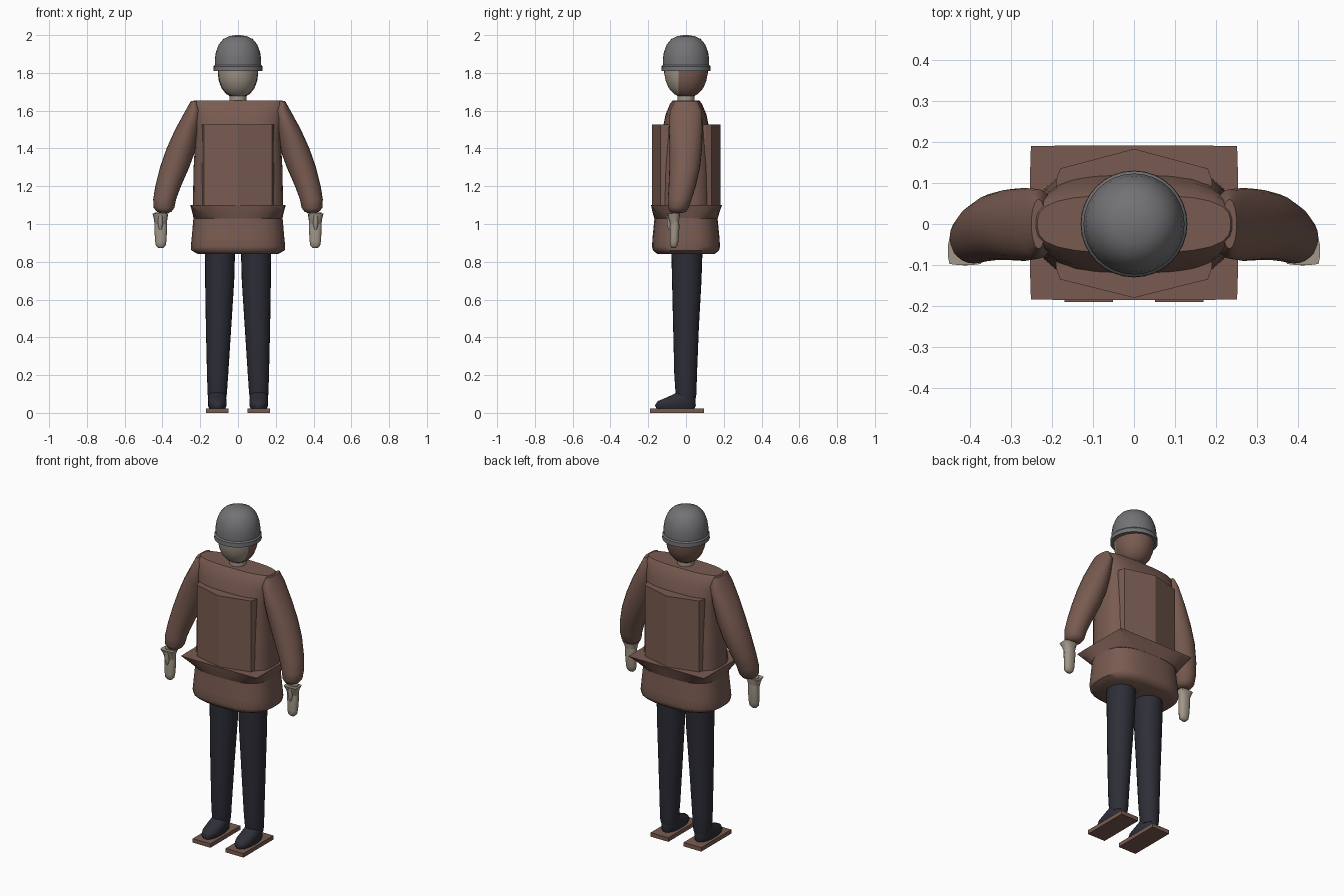
import bpy, bmesh, math

if "Cube" in bpy.data.objects:
    bpy.data.objects.remove(bpy.data.objects["Cube"], do_unlink=True)


def material(name, rgb):
    m = bpy.data.materials.new(name)
    m.use_nodes = True
    m.diffuse_color = (*rgb, 1)
    m.node_tree.nodes["Principled BSDF"].inputs["Base Color"].default_value = (*rgb, 1)
    return m


BROWN = material("brown cloth", (0.19, 0.105, 0.082))
NAVY = material("dark navy", (0.026, 0.027, 0.038))
SKIN = material("pale skin", (0.36, 0.31, 0.25))
GREY = material("helmet grey", (0.17, 0.17, 0.18))


def finish(name, bm, mat, angle=40):
    bmesh.ops.recalc_face_normals(bm, faces=bm.faces[:])
    mesh = bpy.data.meshes.new(name)
    bm.to_mesh(mesh)
    bm.free()
    mesh.materials.append(mat)
    ob = bpy.data.objects.new(name, mesh)
    bpy.context.collection.objects.link(ob)
    bpy.ops.object.select_all(action='DESELECT')
    ob.select_set(True)
    bpy.context.view_layer.objects.active = ob
    bpy.ops.object.shade_smooth_by_angle(angle=math.radians(angle))
    return ob


def loft(rings, n=32):
    """Rings are (z, centre x, centre y, half width, half depth, squareness)."""
    bm = bmesh.new()
    loops = []
    for z, cx, cy, rx, ry, p in rings:
        loop = []
        for i in range(n):
            a = math.tau * i / n
            c, s = math.cos(a), math.sin(a)
            r = (abs(c) ** p + abs(s) ** p) ** (-1 / p)
            loop.append(bm.verts.new((cx + rx * r * c, cy + ry * r * s, z)))
        loops.append(loop)
    for a, b in zip(loops, loops[1:]):
        for i in range(n):
            j = (i + 1) % n
            bm.faces.new((a[i], a[j], b[j], b[i]))
    bm.faces.new(loops[0])
    bm.faces.new(loops[-1])
    return bm


def centred(*rows, p=2):
    return [(z, 0, 0, rx, ry, p) for z, rx, ry in rows]


# Jacket body
finish("jacket", loft(centred((1.05, .24, .14), (1.3, .235, .138), (1.48, .225, .128),
                              (1.58, .24, .108), (1.635, .25, .085), (1.655, .235, .07),
                              p=3)), BROWN)

# Flared belt corners and rounded skirt
finish("belt_flange", loft([(1.1, 0, .003, .253, .188, 90), (1.065, 0, 0, .243, .178, 6),
                            (1.03, 0, 0, .235, .168, 3)]), BROWN, 30)
finish("jacket_skirt", loft(centred((1.06, .232, .166), (1.02, .237, .168), (.93, .245, .177),
                                    (.88, .25, .18), (.86, .247, .175), (.84, .21, .15),
                                    p=2.8)), BROWN, 50)

# Pointed chest and back panel
bm = bmesh.new()
outline = [(.19, -.107), (.18, -.135), (0, -.18), (-.18, -.135), (-.19, -.107),
           (-.19, .107), (-.18, .135), (0, .183), (.18, .135), (.19, .107)]
base = bm.faces.new([bm.verts.new((x, y, 1.08)) for x, y in outline])
top = bmesh.ops.extrude_face_region(bm, geom=[base])["geom"]
bmesh.ops.translate(bm, vec=(0, 0, .447), verts=[v for v in top if isinstance(v, bmesh.types.BMVert)])
finish("chest_panel", bm, BROWN, 10)

# Neck and head, with the face split off at the ears
finish("neck", loft(centred((1.63, .046, .046), (1.72, .046, .046)), 20), SKIN)
bm = loft(centred((1.675, .04, .04), (1.69, .065, .065), (1.72, .088, .092), (1.76, .102, .108),
                  (1.8, .107, .116), (1.84, .107, .116)))
bmesh.ops.bisect_plane(bm, geom=bm.verts[:] + bm.edges[:] + bm.faces[:],
                       plane_co=(0, -.04, 0), plane_no=(0, 1, 0))
head = finish("head", bm, BROWN)
head.data.materials.append(SKIN)
for f in head.data.polygons:
    f.material_index = int(f.center.y < -.04)

# Helmet dome and rim
finish("helmet_dome", loft(centred((1.83, .122, .122), (1.87, .123, .123), (1.91, .117, .117),
                                   (1.95, .102, .102), (1.98, .077, .077), (1.994, .048, .048),
                                   (2.0, .012, .012))), GREY)
finish("helmet_rim", loft(centred((1.81, .13, .13), (1.835, .129, .129), (1.845, .12, .12))), GREY, 30)

# Limbs, built once per side
for side, s in (("left", 1), ("right", -1)):
    arm = [(1.65, .215, .25, -.06, .06), (1.6, .19, .278, -.085, .085),
           (1.5, .2, .333, -.09, .088), (1.4, .222, .378, -.088, .085),
           (1.3, .258, .413, -.088, .075), (1.2, .302, .438, -.092, .052),
           (1.13, .328, .449, -.096, .03), (1.085, .337, .446, -.096, .015),
           (1.065, .352, .43, -.085, 0), (1.058, .37, .41, -.065, -.02)]
    finish(side + "_sleeve", loft([(z, s * (a + b) / 2, (c + d) / 2, (b - a) / 2, (d - c) / 2, 2)
                                   for z, a, b, c, d in arm], 24), BROWN, 60)

    # Hand and flared cuff
    finish(side + "_hand", loft([(z, s * .409, y, rx, ry, 2.5) for z, y, rx, ry in (
        (1.06, -.06, .032, .022), (.98, -.06, .034, .025), (.91, -.063, .03, .023),
        (.885, -.065, .026, .02), (.873, -.065, .014, .01))], 16), SKIN, 50)
    finish(side + "_cuff", loft([(1.055, s * .411, -.066, .042, .034, 8),
                                 (1.03, s * .41, -.064, .036, .029, 3),
                                 (1.0, s * .409, -.062, .033, .024, 2)], 16), SKIN)
    finish(side + "_thumb", loft([(z, s * .411, -.088, r, r, 2) for z, r in (
        (1.045, .012), (1.0, .014), (.97, .006))], 10), SKIN)

    # Trouser leg
    finish(side + "_leg", loft([(z, s * x, y, rx, ry, 2) for z, x, y, rx, ry in (
        (.88, .095, .005, .08, .083), (.7, .097, .004, .077, .078), (.45, .103, 0, .067, .068),
        (.2, .108, -.002, .056, .06), (.1, .11, 0, .051, .055), (.07, .11, 0, .046, .05))], 24), NAVY)

    # Boot with a low toe and a raised ankle
    finish(side + "_boot", loft([(z, s * .11, y, rx, ry, 2.3) for z, y, rx, ry in (
        (.022, -.055, .042, .1), (.04, -.056, .05, .108), (.062, -.05, .05, .1),
        (.082, -.026, .047, .076), (.1, -.008, .043, .055), (.12, 0, .035, .04))], 24), NAVY, 60)

    # Flat sole plate
    bm = bmesh.new()
    bmesh.ops.create_cube(bm, size=1)
    bmesh.ops.scale(bm, vec=(.118, .285, .024), verts=bm.verts)
    bmesh.ops.translate(bm, vec=(s * .11, -.047, .012), verts=bm.verts)
    finish(side + "_sole", bm, BROWN)
